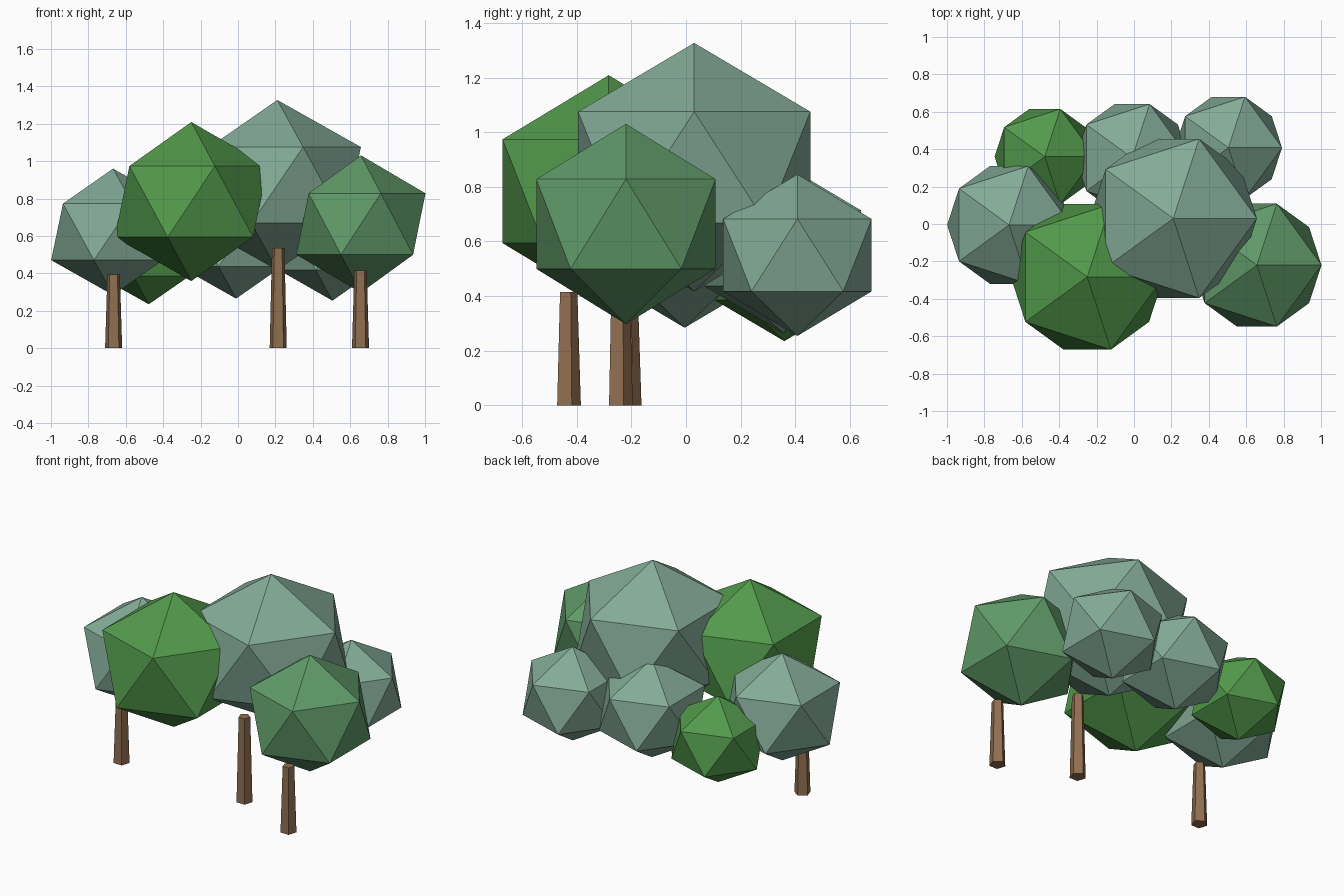
import bpy

cube = bpy.data.objects.get("Cube")
if cube:
    bpy.data.objects.remove(cube, do_unlink=True)


def material(name, rgb):
    """Flat material from an 8-bit sRGB colour."""
    linear = []
    for c in rgb:
        c /= 255
        linear.append(c / 12.92 if c < 0.04 else ((c + 0.055) / 1.055) ** 2.4)
    mat = bpy.data.materials.new(name)
    mat.use_nodes = True
    mat.diffuse_color = (*linear, 1)
    shader = mat.node_tree.nodes["Principled BSDF"]
    shader.inputs["Base Color"].default_value = (*linear, 1)
    shader.inputs["Roughness"].default_value = 0.9
    return mat


sage = material("sage_leaf", (131, 170, 151))
bright = material("bright_green_leaf", (82, 153, 75))
mid = material("mid_green_leaf", (96, 154, 104))
bark = material("brown_bark", (144, 111, 81))


def crown(name, centre, width, height, mat):
    """Low-poly foliage ball: a slightly squashed icosahedron."""
    bpy.ops.mesh.primitive_ico_sphere_add(subdivisions=1, radius=1, location=centre)
    ob = bpy.context.object
    ob.name = name
    ob.scale = (width, width, height)
    ob.data.materials.append(mat)


def trunk(name, x, y, height):
    """Tapered five-sided trunk standing on the ground."""
    bpy.ops.mesh.primitive_cone_add(vertices=5, radius1=0.048, radius2=0.035,
                                    depth=height, location=(x, y, height / 2))
    ob = bpy.context.object
    ob.name = name
    ob.data.materials.append(bark)


# Foliage
crown("large_crown", (0.21, 0.03, 0.872), 0.5, 0.455, sage)
crown("front_crown", (-0.25, -0.283, 0.784), 0.457, 0.425, bright)
crown("left_front_crown", (0.657, -0.22, 0.664), 0.386, 0.367, mid)
crown("right_crown", (-0.668, -0.005, 0.622), 0.37, 0.338, sage)
crown("right_back_crown", (-0.477, 0.36, 0.507), 0.3, 0.272, bright)
crown("back_crown", (-0.01, 0.354, 0.575), 0.338, 0.31, sage)
crown("left_back_crown", (0.505, 0.408, 0.55), 0.32, 0.296, sage)

# Trunks
trunk("large_trunk", 0.215, -0.243, 0.535)
trunk("left_trunk", 0.655, -0.433, 0.415)
trunk("right_trunk", -0.665, -0.211, 0.395)
